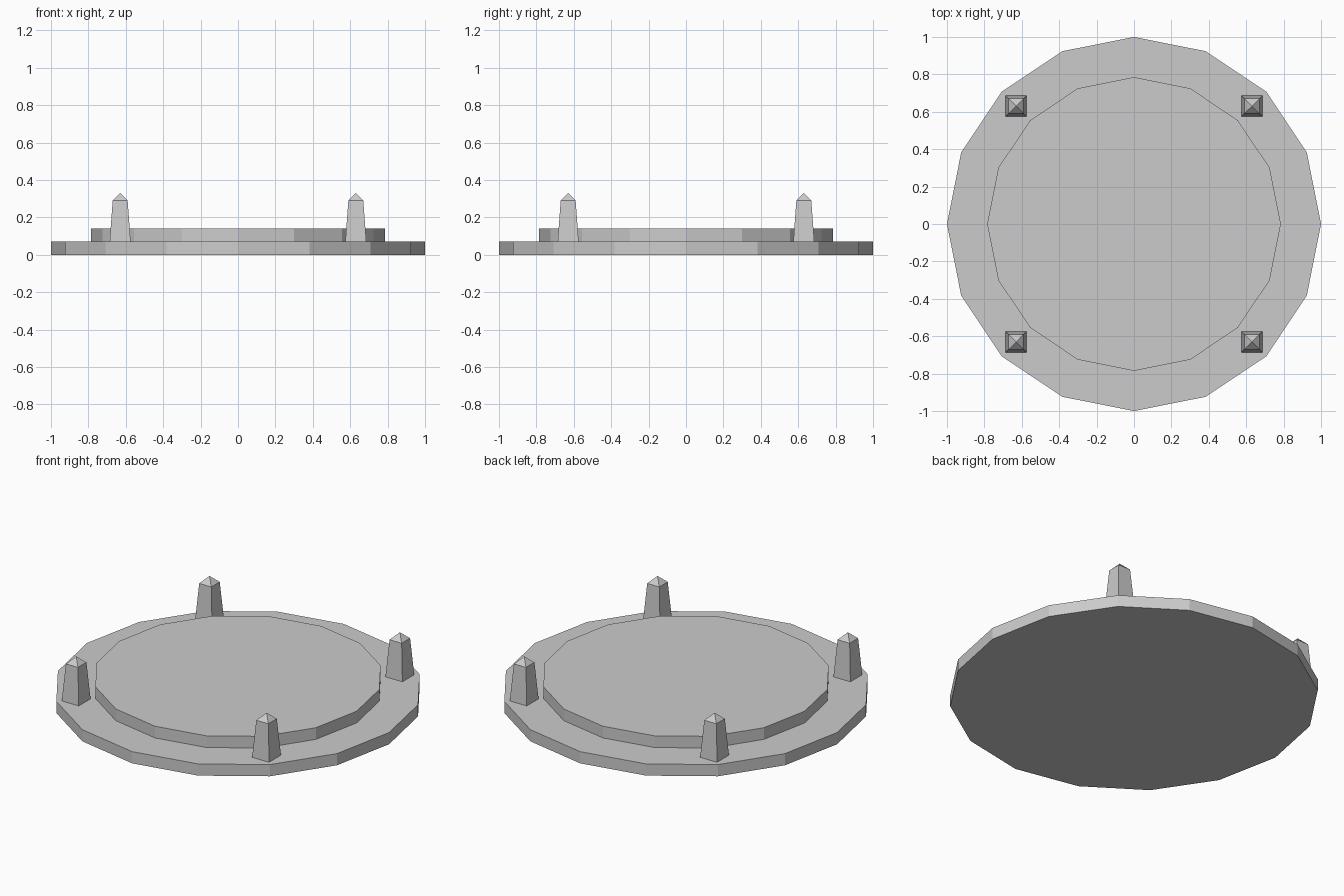
import bpy
import bmesh
from math import sqrt
from mathutils import Matrix

cube = bpy.data.objects.get("Cube")
if cube:
    bpy.data.objects.remove(cube, do_unlink=True)

stone = bpy.data.materials.new("pale_grey_stone")
stone.use_nodes = True
GREY = (0.6, 0.6, 0.6, 1)
stone.diffuse_color = GREY
stone.node_tree.nodes["Principled BSDF"].inputs["Base Color"].default_value = GREY


def add_object(name, bm, location=(0, 0, 0)):
    bmesh.ops.recalc_face_normals(bm, faces=bm.faces)
    mesh = bpy.data.meshes.new(name)
    bm.to_mesh(mesh)
    bm.free()
    mesh.materials.append(stone)
    obj = bpy.data.objects.new(name, mesh)
    obj.location = location
    bpy.context.collection.objects.link(obj)


def disc(name, radius, bottom, top):
    bm = bmesh.new()
    bmesh.ops.create_cone(bm, cap_ends=True, segments=16, radius1=radius,
                          radius2=radius, depth=top - bottom)
    add_object(name, bm, (0, 0, (bottom + top) / 2))


def post(name, x, y):
    # Tapered square shaft with a small pyramid cap
    bm = bmesh.new()
    turn = Matrix.Rotation(0.7853982, 4, 'Z')
    bmesh.ops.create_cone(bm, cap_ends=True, segments=4, radius1=0.056 * sqrt(2),
                          radius2=0.04 * sqrt(2), depth=0.22,
                          matrix=Matrix.Translation((0, 0, 0.11)) @ turn)
    top = max(bm.faces, key=lambda f: f.calc_center_median().z)
    tip = bmesh.ops.poke(bm, faces=[top])["verts"][0]
    tip.co.z += 0.04
    add_object(name, bm, (x, y, 0.07))


# Stepped round platform
disc("lower_step", 1.0, 0, 0.07)
disc("upper_step", 0.785, 0.07, 0.14)

# Four corner posts
for side, x in (("left", 0.63), ("right", -0.63)):
    for end, y in (("front", -0.63), ("back", 0.63)):
        post(f"{end}_{side}_post", x, y)
